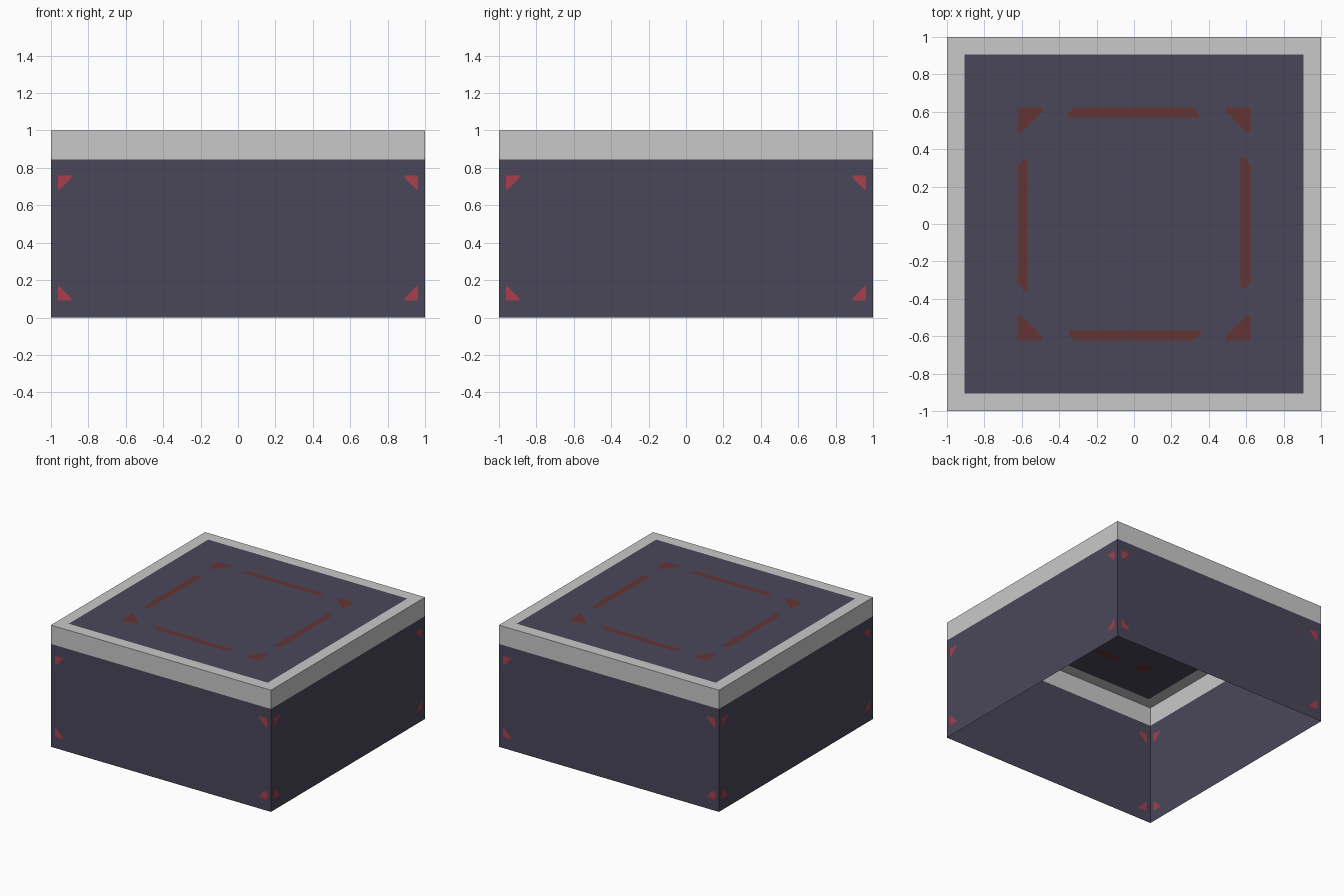
import bpy, bmesh, math
from mathutils import Matrix

if "Cube" in bpy.data.objects:
    bpy.data.objects.remove(bpy.data.objects["Cube"])


def material(name, r, g, b):
    lin = [((c / 255 + 0.055) / 1.055) ** 2.4 for c in (r, g, b)]
    m = bpy.data.materials.new(name)
    m.diffuse_color = (*lin, 1)
    m.use_nodes = True
    m.node_tree.nodes["Principled BSDF"].inputs["Base Color"].default_value = m.diffuse_color
    return m


GREY = material("light grey", 201, 201, 201)
DARK = material("dark slate", 74, 71, 90)
RED = material("muted red", 168, 62, 78)
RUST = material("dark rust", 102, 51, 51)


def rect(x0, y0, x1, y1):
    return [(x0, y0), (x1, y0), (x1, y1), (x0, y1)]


def sheet(name, outline, holes, base, inlay, matrix):
    """Flat sheet with inlaid faces cut into it, then placed by matrix.
    With inlay=None the holes stay open."""
    bm = bmesh.new()
    edges, loops = [], []
    for poly in [outline] + holes:
        vs = [bm.verts.new((x, y, 0)) for x, y in poly]
        loops.append(vs)
        edges += [bm.edges.new((a, b)) for a, b in zip(vs, vs[1:] + vs[:1])]
    bmesh.ops.triangle_fill(bm, use_beauty=True, edges=edges, normal=(0, 0, 1))
    if inlay:
        for vs in loops[1:]:
            bm.faces.new(vs).material_index = 1
    for f in bm.faces:
        f.normal_update()
        if f.normal.z < 0:
            f.normal_flip()
    bm.transform(matrix)
    me = bpy.data.meshes.new(name)
    bm.to_mesh(me)
    bm.free()
    me.materials.append(base)
    if inlay:
        me.materials.append(inlay)
    ob = bpy.data.objects.new(name, me)
    bpy.context.collection.objects.link(ob)


def corner_mark(x, y, dx, dy, size, blunt):
    """Right-angled corner triangle with blunted tips, pointing inward by dx, dy."""
    return [(x, y), (x + dx * size, y), (x + dx * size, y + dy * blunt),
            (x + dx * blunt, y + dy * size), (x, y + dy * size)]


# Four side walls with a grey band on top and red corner marks
wall_marks = [corner_mark(sx * 0.963, y, -sx, dy, 0.073, 0.011)
              for sx in (-1, 1) for y, dy in ((0.092, 1), (0.758, -1))]
upright = Matrix.Translation((0, -1, 0)) @ Matrix.Rotation(math.pi / 2, 4, 'X')
for i, side in enumerate(("front", "right", "back", "left")):
    place = Matrix.Rotation(i * math.pi / 2, 4, 'Z') @ upright
    sheet("wall_" + side, rect(-1, 0, 1, 0.845), wall_marks, DARK, RED, place)
    sheet("band_" + side, rect(-1, 0.845, 1, 1), [], GREY, None, place)

# Top: grey rim around a dark panel with rust bars and corner marks
lid = Matrix.Translation((0, 0, 1))
P = 0.905
sheet("top_rim", rect(-1, -1, 1, 1), [rect(-P, -P, P, P)], GREY, None, lid)
top_marks = [corner_mark(sx * 0.622, sy * 0.622, -sx, -sy, 0.133, 0.02)
             for sx in (-1, 1) for sy in (-1, 1)]
bar = [(-0.32, 0.622), (-0.355, 0.59), (-0.36, 0.57),
       (0.35, 0.57), (0.345, 0.59), (0.32, 0.622)]
for c, s in ((1, 0), (0, 1), (-1, 0), (0, -1)):
    top_marks.append([(c * x - s * y, s * x + c * y) for x, y in bar])
sheet("top_panel", rect(-P, -P, P, P), top_marks, DARK, RUST, lid)
